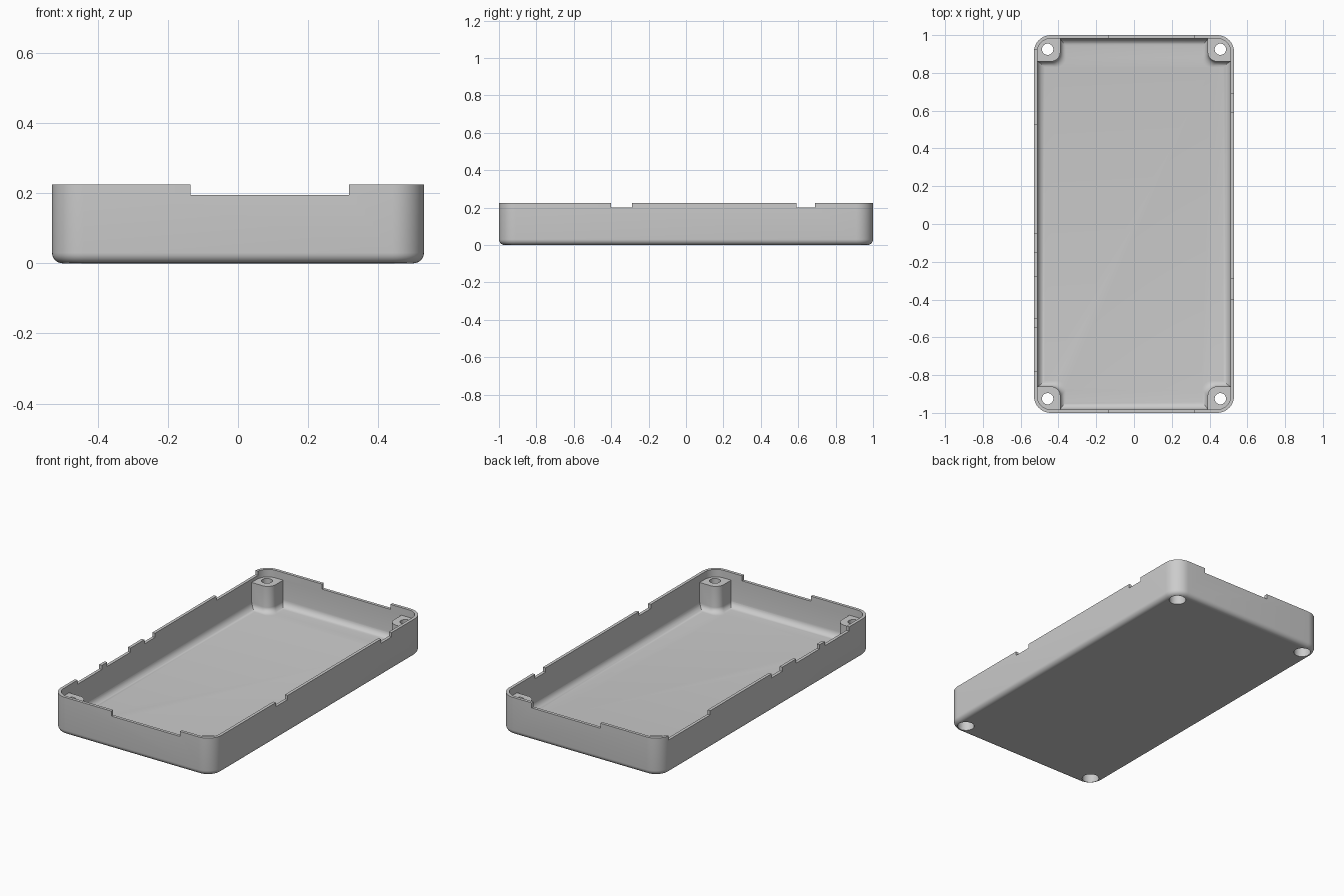
import bpy, bmesh, math

cube = bpy.data.objects.get("Cube")
if cube:
    bpy.data.objects.remove(cube, do_unlink=True)

HX, HY, TOP = 0.53, 1.0, 0.225      # half width, half length, rim height
WALL, FLOOR, RADIUS = 0.018, 0.025, 0.09
SEG = 10

grey = bpy.data.materials.new("light_grey")
grey.use_nodes = True
grey.diffuse_color = (0.6, 0.6, 0.6, 1)
grey.node_tree.nodes["Principled BSDF"].inputs["Base Color"].default_value = (0.6, 0.6, 0.6, 1)


def rounded_rect(x0, x1, y0, y1, radii):
    """Outline, counter-clockwise from the +x +y corner."""
    corners = [(x1, y1, -1, -1), (x0, y1, 1, -1), (x0, y0, 1, 1), (x1, y0, -1, 1)]
    pts = []
    for i, ((cx, cy, sx, sy), r) in enumerate(zip(corners, radii)):
        for k in range(SEG + 1):
            a = math.pi / 2 * (i + k / SEG)
            pts.append((cx + sx * r + r * math.cos(a), cy + sy * r + r * math.sin(a)))
    return pts


def loft(name, rings):
    """Skin a stack of outlines given as (points, z) and cap both ends."""
    bm = bmesh.new()
    loops = [[bm.verts.new((x, y, z)) for x, y in pts] for pts, z in rings]
    for a, b in zip(loops, loops[1:]):
        n = len(a)
        for i in range(n):
            j = (i + 1) % n
            bm.faces.new((a[i], a[j], b[j], b[i]))
    bm.faces.new(loops[0][::-1])
    bm.faces.new(loops[-1])
    bmesh.ops.recalc_face_normals(bm, faces=bm.faces)
    mesh = bpy.data.meshes.new(name)
    bm.to_mesh(mesh)
    bm.free()
    obj = bpy.data.objects.new(name, mesh)
    bpy.context.collection.objects.link(obj)
    mesh.materials.append(grey)
    return obj


def case_ring(inset, z):
    return rounded_rect(-HX + inset, HX - inset, -HY + inset, HY - inset,
                        [RADIUS - inset] * 4), z


def boolean(target, tool, operation):
    mod = target.modifiers.new(tool.name, "BOOLEAN")
    mod.operation, mod.solver, mod.object = operation, "EXACT", tool
    bpy.context.view_layer.objects.active = target
    bpy.ops.object.modifier_apply(modifier=mod.name)
    bpy.data.objects.remove(tool, do_unlink=True)


def disc(x, y, r, n=32):
    return [(x + r * math.cos(2 * math.pi * i / n), y + r * math.sin(2 * math.pi * i / n))
            for i in range(n)]


# Tray shell: rounded bottom edge, walls, then down inside to a filleted floor
quarter = [math.pi / 2 * k / 6 for k in range(7)]
outer_r, inner_r = 0.03, 0.04
rings = [case_ring(outer_r * (1 - math.sin(a)), outer_r * (1 - math.cos(a))) for a in quarter]
rings += [case_ring(0, TOP), case_ring(WALL, TOP)]
rings += [case_ring(WALL + inner_r * (1 - math.cos(a)), FLOOR + inner_r * (1 - math.sin(a)))
          for a in quarter]
tray = loft("tray", rings)

# Corner screw posts with a flared base
POST_TOP, OUT = 0.18, 0.008
for sx in (-1, 1):
    for sy in (-1, 1):
        def post_ring(size, z):
            xs = sorted((sx * (HX - OUT), sx * (HX - size)))
            ys = sorted((sy * (HY - OUT), sy * (HY - size)))
            signs = [(1, 1), (-1, 1), (-1, -1), (1, -1)]
            radii = [RADIUS - OUT if s == (sx, sy) else
                     (0.05 if s == (-sx, -sy) else 0.002) for s in signs]
            return rounded_rect(*xs, *ys, radii), z
        flare = [post_ring(0.14 + 0.03 * (1 - math.sin(a)), FLOOR + 0.03 * (1 - math.cos(a)))
                 for a in quarter]
        boolean(tray, loft("post", [post_ring(0.17, 0.015)] + flare + [post_ring(0.14, POST_TOP)]),
                "UNION")

# Screw holes, counterbored from below
for sx in (-1, 1):
    for sy in (-1, 1):
        x, y = sx * 0.457, sy * 0.925
        boolean(tray, loft("bore", [(disc(x, y, 0.047), -0.05), (disc(x, y, 0.047), 0.06),
                                    (disc(x, y, 0.03), 0.06), (disc(x, y, 0.03), 0.3)]),
                "DIFFERENCE")


def notch(x0, x1, y0, y1, z):
    ring = [(x0, y0), (x1, y0), (x1, y1), (x0, y1)]
    boolean(tray, loft("notch", [(ring, z), (ring, TOP + 0.1)]), "DIFFERENCE")


# Rim notches on the ends and the two long sides
for s in (-1, 1):
    notch(-0.135, 0.317, s * HY - 0.04, s * HY + 0.04, 0.195)
for side, spans in ((1, [(-0.4, -0.29), (0.59, 0.69)]),
                    (-1, [(-0.78, -0.55), (-0.5, -0.28), (-0.15, -0.05), (0.53, 0.92)])):
    for y0, y1 in spans:
        notch(side * HX - 0.04, side * HX + 0.04, y0, y1, 0.2)

bpy.ops.object.select_all(action="DESELECT")
tray.select_set(True)
bpy.context.view_layer.objects.active = tray
bpy.ops.object.shade_smooth_by_angle(angle=math.radians(30))
